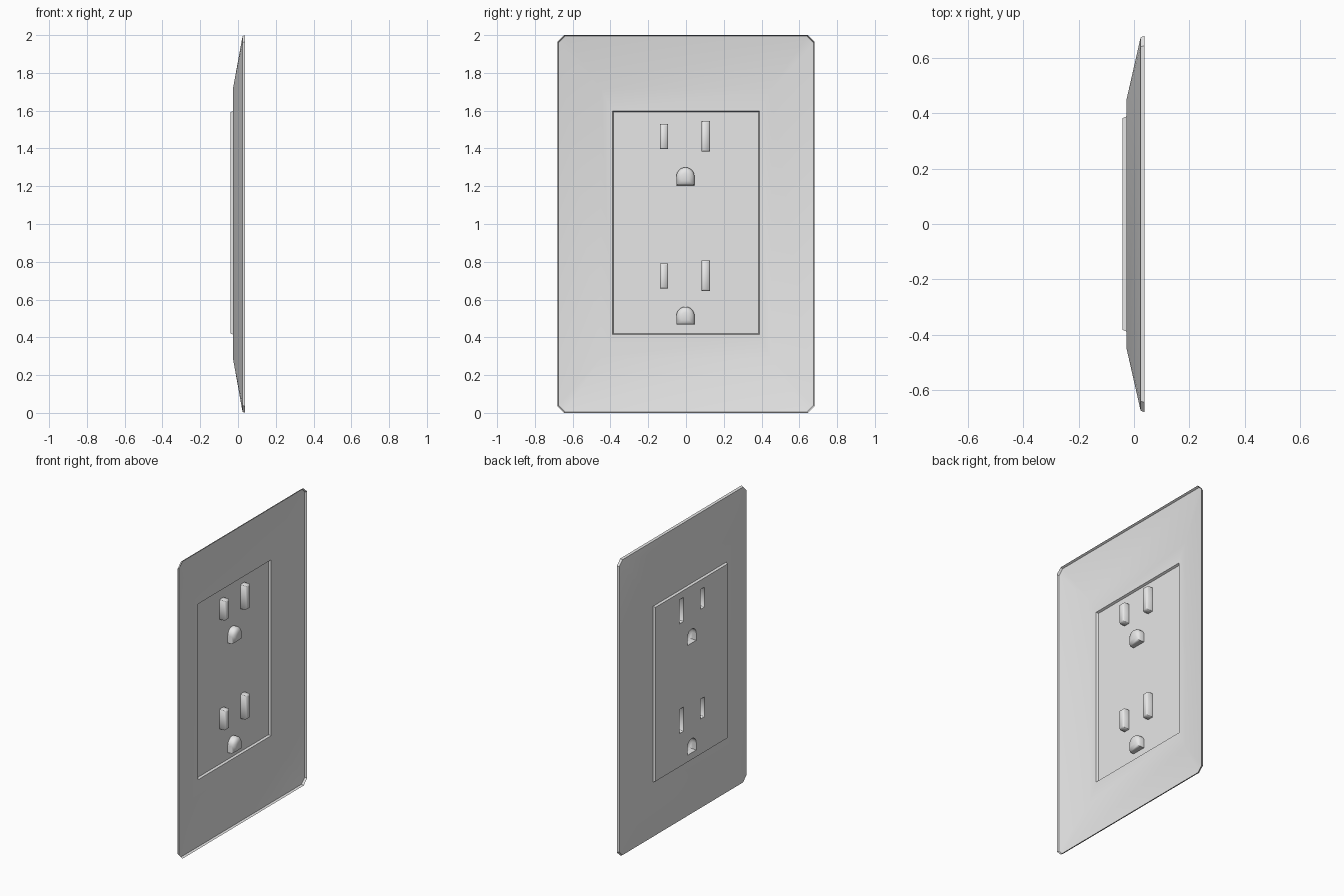
import bpy, bmesh, math
from mathutils import Vector

cube = bpy.data.objects.get("Cube")
if cube:
    bpy.data.objects.remove(cube, do_unlink=True)

grey = bpy.data.materials.new("light_grey_plastic")
grey.use_nodes = True
grey.diffuse_color = (0.8, 0.8, 0.8, 1)
grey.node_tree.nodes["Principled BSDF"].inputs["Base Color"].default_value = (0.8, 0.8, 0.8, 1)


def rectangle(half_w, z0, z1, chamfer=0.0, y=0.0):
    """Outline in (y, z) with two points at every corner."""
    c = chamfer
    a, b = y - half_w, y + half_w
    return [(a + c, z0), (b - c, z0), (b, z0 + c), (b, z1 - c),
            (b - c, z1), (a + c, z1), (a, z1 - c), (a, z0 + c)]


def arch(half_w, z0, z1, y=0.0, steps=10):
    """Flat-bottomed outline with a rounded top."""
    spring = z1 - half_w
    curve = [(y + half_w * math.cos(math.pi * i / steps),
              spring + half_w * math.sin(math.pi * i / steps)) for i in range(steps + 1)]
    return [(y - half_w, z0), (y + half_w, z0)] + curve


def add_ring(bm, outline, x):
    return [bm.verts.new((x, y, z)) for y, z in outline]


def bridge(bm, a, b):
    n = len(a)
    for i in range(n):
        j = (i + 1) % n
        bm.faces.new((a[i], a[j], b[j], b[i]))


def finish(bm, name, angle=35):
    """Weld, turn the faces outward (towards -x), and shade."""
    bmesh.ops.remove_doubles(bm, verts=bm.verts[:], dist=0.0002)
    bmesh.ops.recalc_face_normals(bm, faces=bm.faces[:])
    bm.normal_update()
    if sum(f.normal.x * f.calc_area() for f in bm.faces) > 0:
        bmesh.ops.reverse_faces(bm, faces=bm.faces[:])
    mesh = bpy.data.meshes.new(name)
    bm.to_mesh(mesh)
    bm.free()
    mesh.materials.append(grey)
    obj = bpy.data.objects.new(name, mesh)
    bpy.context.collection.objects.link(obj)
    bpy.ops.object.select_all(action='DESELECT')
    obj.select_set(True)
    bpy.context.view_layer.objects.active = obj
    bpy.ops.object.shade_smooth_by_angle(angle=math.radians(angle))
    return obj


def shell(name, rings, cap=False, angle=35):
    bm = bmesh.new()
    loops = [add_ring(bm, outline, x) for outline, x in rings]
    for a, b in zip(loops, loops[1:]):
        bridge(bm, a, b)
    if cap:
        bm.faces.new(loops[-1])
    return finish(bm, name, angle)


RIM_X, EDGE_X, PLATE_X, FACE_X = 0.038, 0.024, -0.027, -0.041
insert_base = rectangle(0.389, 0.415, 1.598)
insert_face = rectangle(0.383, 0.421, 1.592)

# Hollow cover plate: rim, sloping border, flat field around the opening
shell("cover_plate", [
    (rectangle(0.68, 0.0, 2.0, 0.035), RIM_X),
    (rectangle(0.675, 0.006, 1.994, 0.034), EDGE_X),
    (rectangle(0.45, 0.29, 1.715), PLATE_X),
    (insert_base, PLATE_X)])

# Sockets: blind pockets sunk behind the insert face
holes = []
for label, z in (("upper", 1.205), ("lower", 0.467)):
    slots = (("short_slot", -0.116, z + 0.191, z + 0.324),
             ("long_slot", 0.105, z + 0.178, z + 0.341))
    for kind, y, z0, z1 in slots:
        mouth = rectangle(0.022, z0, z1, 0.001, y)
        holes.append(mouth)
        shell(f"{label}_{kind}", [
            (mouth, FACE_X), (mouth, -0.005),
            (rectangle(0.015, z0 + 0.007, z1 - 0.007, 0.001, y), 0.004)], True, 50)
    y = -0.003
    mouth = arch(0.048, z, z + 0.095, y)
    holes.append(mouth)
    shell(f"{label}_ground_hole", [
        (mouth, FACE_X), (mouth, -0.012),
        (arch(0.038, z + 0.008, z + 0.085, y), 0.002),
        (arch(0.02, z + 0.024, z + 0.066, y), 0.008)], True, 60)

# Raised insert, its face pierced by the socket mouths
bm = bmesh.new()
base, front = add_ring(bm, insert_base, PLATE_X), add_ring(bm, insert_face, FACE_X)
bridge(bm, base, front)
bmesh.ops.remove_doubles(bm, verts=bm.verts[:], dist=0.0002)
for mouth in holes:
    ring = add_ring(bm, mouth, FACE_X)
    for i, v in enumerate(ring):
        bm.edges.new((v, ring[(i + 1) % len(ring)]))
bmesh.ops.remove_doubles(bm, verts=bm.verts[:], dist=0.0002)
edges = [e for e in bm.edges if all(abs(v.co.x - FACE_X) < 1e-5 for v in e.verts)]
bmesh.ops.triangle_fill(bm, use_beauty=True, use_dissolve=False, edges=edges,
                        normal=Vector((-1, 0, 0)))
finish(bm, "receptacle_insert")
